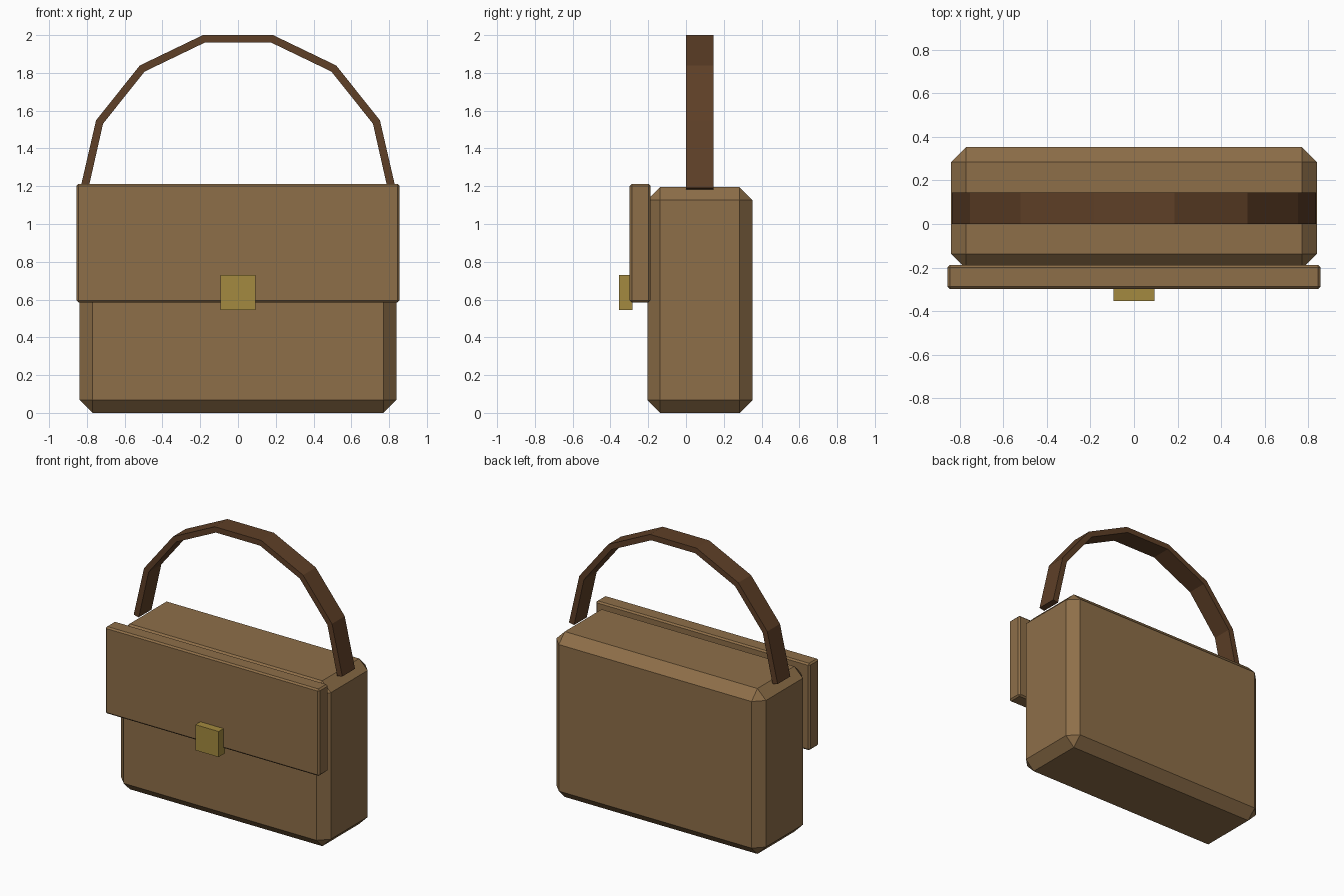
import bpy, bmesh, math

if "Cube" in bpy.data.objects:
    bpy.data.objects.remove(bpy.data.objects["Cube"])


def material(name, rgb):
    m = bpy.data.materials.new(name)
    m.diffuse_color = (*rgb, 1)
    m.use_nodes = True
    m.node_tree.nodes["Principled BSDF"].inputs["Base Color"].default_value = m.diffuse_color
    return m


brown = material("tan leather", (0.27, 0.158, 0.066))
dark = material("dark leather", (0.112, 0.050, 0.020))
brass = material("brass", (0.37, 0.255, 0.050))


def finish(name, bm, mat):
    bmesh.ops.recalc_face_normals(bm, faces=bm.faces)
    me = bpy.data.meshes.new(name)
    bm.to_mesh(me)
    bm.free()
    me.materials.append(mat)
    ob = bpy.data.objects.new(name, me)
    bpy.context.collection.objects.link(ob)
    return ob


def box(name, half_x, y, z, mat, bevel=0):
    """Box centred on x with y and z ranges and an optional chamfer."""
    bm = bmesh.new()
    bmesh.ops.create_cube(bm, size=2)
    for v in bm.verts:
        v.co = (v.co.x * half_x, y[v.co.y > 0], z[v.co.z > 0])
    if bevel:
        bmesh.ops.bevel(bm, geom=bm.edges[:], offset=bevel, segments=1,
                        affect='EDGES')
    return finish(name, bm, mat)


# Bag body, front flap and clasp
box("body", 0.838, (-0.205, 0.352), (0.0, 1.195), brown, 0.068)
box("flap", 0.855, (-0.298, -0.188), (0.585, 1.213), brown, 0.011)
box("clasp", 0.093, (-0.354, -0.283), (0.545, 0.73), brass)

# Handle: half ring of seven straight segments
SEGMENTS, OUTER, INNER, BASE = 7, 0.834, 0.793, 1.187
bm = bmesh.new()
rings = []
for i in range(SEGMENTS + 1):
    a = math.pi * i / SEGMENTS
    tilt = 0.004 if i in (0, SEGMENTS) else 0
    rings.append([bm.verts.new((r * math.cos(a), y, BASE + r * math.sin(a) + dz))
                  for r, y, dz in ((OUTER, 0.0, tilt), (OUTER, 0.145, tilt),
                                   (INNER, 0.145, -tilt), (INNER, 0.0, -tilt))])
for p, q in zip(rings, rings[1:]):
    for k in range(4):
        n = (k + 1) % 4
        bm.faces.new((p[k], p[n], q[n], q[k]))
bm.faces.new(rings[0])
bm.faces.new(rings[-1])
finish("handle", bm, dark)
